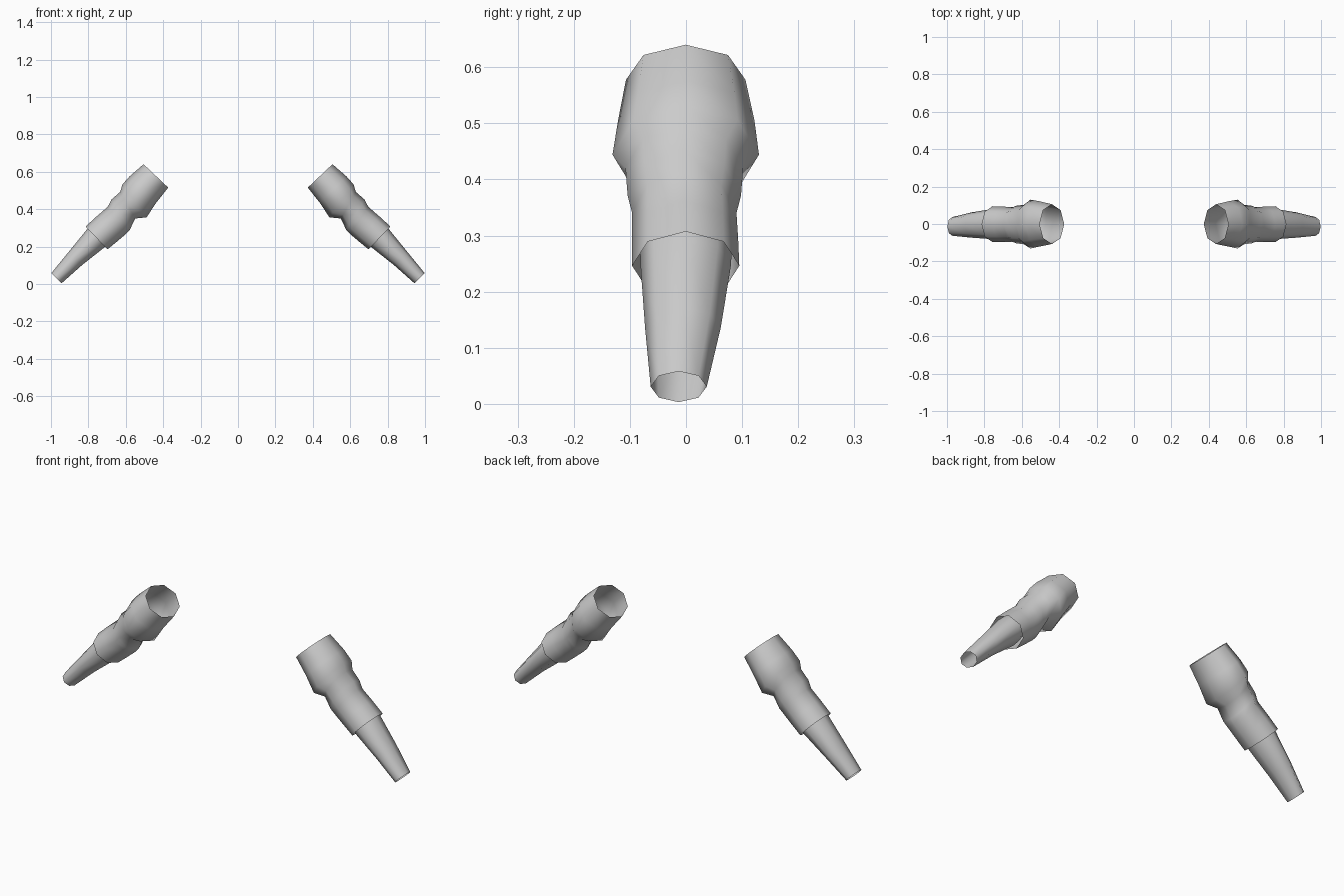
import bpy, bmesh, math
from mathutils import Vector

if "Cube" in bpy.data.objects:
    bpy.data.objects.remove(bpy.data.objects["Cube"])

SIDES = 8


def tube(name, rings, angle):
    """Loft open octagonal rings; each ring = upper x, z, lower x, z, y min, y max."""
    bm = bmesh.new()
    loops = []
    for ux, uz, lx, lz, y0, y1 in rings:
        mid = Vector(((ux + lx) / 2, (y0 + y1) / 2, (uz + lz) / 2))
        up = Vector(((ux - lx) / 2, 0, (uz - lz) / 2))
        side = Vector((0, (y1 - y0) / 2, 0))
        loops.append([bm.verts.new(mid + up * math.cos(a) + side * math.sin(a))
                      for a in (2 * math.pi * i / SIDES for i in range(SIDES))])
    for a, b in zip(loops, loops[1:]):
        for i in range(SIDES):
            j = (i + 1) % SIDES
            bm.faces.new((a[i], a[j], b[j], b[i]))
    bmesh.ops.recalc_face_normals(bm, faces=bm.faces)
    # make sure normals point away from the tube axis
    f = bm.faces[0]
    axis_mid = sum((v.co for v in loops[0] + loops[1]), Vector()) / (2 * SIDES)
    if f.normal.dot(f.calc_center_median() - axis_mid) < 0:
        bmesh.ops.reverse_faces(bm, faces=bm.faces)
    mesh = bpy.data.meshes.new(name)
    bm.to_mesh(mesh)
    bm.free()
    obj = bpy.data.objects.new(name, mesh)
    bpy.context.collection.objects.link(obj)
    # other arm across x = 0
    mod = obj.modifiers.new("mirror", 'MIRROR')
    mod.use_mirror_merge = False
    bpy.ops.object.select_all(action='DESELECT')
    obj.select_set(True)
    bpy.context.view_layer.objects.active = obj
    bpy.ops.object.shade_smooth_by_angle(angle=math.radians(angle))
    return obj


# Creased sleeve from shoulder opening to cuff
tube("sleeves", [
    (0.505, 0.640, 0.373, 0.515, -0.107, 0.106),
    (0.580, 0.575, 0.436, 0.436, -0.121, 0.122),
    (0.618, 0.532, 0.489, 0.356, -0.131, 0.130),
    (0.630, 0.492, 0.550, 0.350, -0.108, 0.102),
    (0.676, 0.452, 0.578, 0.290, -0.104, 0.098),
    (0.697, 0.412, 0.598, 0.268, -0.096, 0.090),
    (0.755, 0.362, 0.650, 0.224, -0.096, 0.093),
    (0.815, 0.307, 0.698, 0.185, -0.096, 0.095),
], 60)

# Tapered forearm emerging from the cuff
tube("forearms", [
    (0.770, 0.327, 0.680, 0.234, -0.082, 0.082),
    (0.805, 0.295, 0.712, 0.197, -0.081, 0.080),
    (0.905, 0.172, 0.835, 0.100, -0.073, 0.062),
    (0.998, 0.058, 0.944, 0.003, -0.063, 0.037),
], 60)
